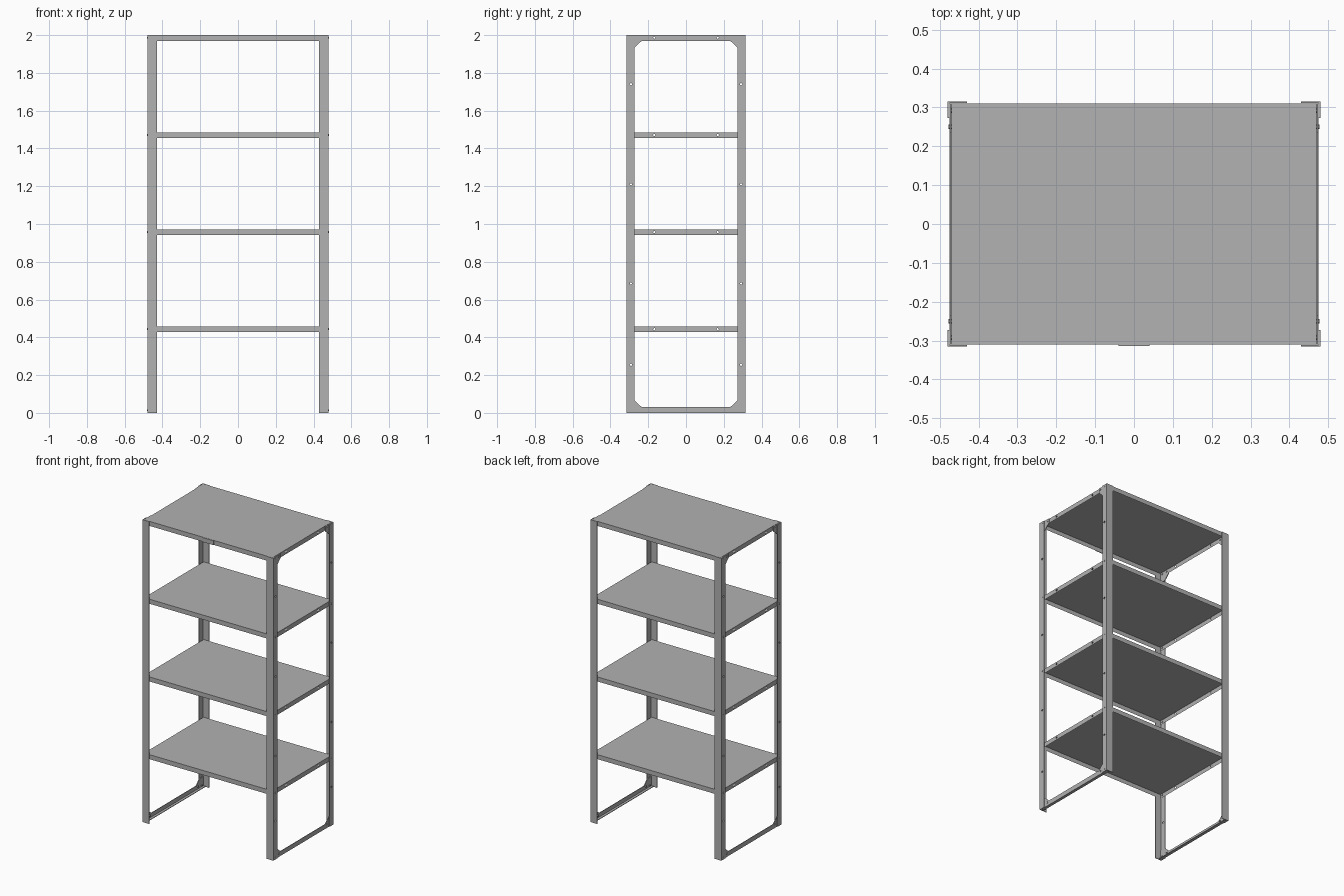
import bpy, bmesh, math
from mathutils import Matrix, Vector

if "Cube" in bpy.data.objects:
    bpy.data.objects.remove(bpy.data.objects["Cube"])

HX, HY, H = 0.48, 0.315, 2.0       # half width, half depth, height
T = 0.004                          # sheet thickness
LEVELS = [0.457, 0.971, 1.485, 2.0]  # shelf tops
RIM = 0.03

steel = bpy.data.materials.new("grey steel")
steel.diffuse_color = (0.445, 0.445, 0.445, 1)
steel.use_nodes = True
steel.node_tree.nodes["Principled BSDF"].inputs["Base Color"].default_value = steel.diffuse_color


def finish(name, bm):
    bmesh.ops.recalc_face_normals(bm, faces=bm.faces)
    mesh = bpy.data.meshes.new(name)
    bm.to_mesh(mesh)
    bm.free()
    mesh.materials.append(steel)
    ob = bpy.data.objects.new(name, mesh)
    bpy.context.collection.objects.link(ob)
    return ob


def extrude(bm, points, vec):
    """Closed outline swept along a vector."""
    face = bm.faces.new([bm.verts.new(p) for p in points])
    res = bmesh.ops.extrude_face_region(bm, geom=[face])
    verts = [v for v in res["geom"] if isinstance(v, bmesh.types.BMVert)]
    bmesh.ops.translate(bm, verts=verts, vec=Vector(vec))


def box(bm, x0, x1, y0, y1, z0, z1):
    extrude(bm, [(x0, y0, z0), (x1, y0, z0), (x1, y1, z0), (x0, y1, z0)], (0, 0, z1 - z0))


def rod_x(bm, x0, x1, y, z, r, sides=10):
    m = Matrix.Translation(((x0 + x1) / 2, y, z)) @ Matrix.Rotation(math.pi / 2, 4, 'Y')
    bmesh.ops.create_cone(bm, cap_ends=True, segments=sides, radius1=r, radius2=r,
                          depth=abs(x1 - x0), matrix=m)


# Hole cutter running through both end frames
bm = bmesh.new()
for sy in (-1, 1):
    for z in (0.255, 0.685, 1.21, 1.74):
        rod_x(bm, -0.6, 0.6, sy * 0.292, z, 0.006)
    for top in LEVELS:
        rod_x(bm, -0.6, 0.6, sy * 0.168, top - 0.014, 0.006)
cutter = finish("hole_cutter", bm)
cutter.hide_render = True


def drill(ob):
    mod = ob.modifiers.new("holes", 'BOOLEAN')
    mod.operation = 'DIFFERENCE'
    mod.solver = 'EXACT'
    mod.object = cutter
    bpy.context.view_layer.objects.active = ob
    bpy.ops.object.modifier_apply(modifier=mod.name)


# Corner posts: angle section with a wide front leg and a narrower side leg
for sx, side in ((-1, "left"), (1, "right")):
    for sy, end in ((-1, "front"), (1, "back")):
        bm = bmesh.new()
        x, y = HX - 0.0005, HY
        outline = [(x, y), (x - 0.05, y), (x - 0.05, y - T), (x - T, y - T),
                   (x - T, y - 0.042), (x, y - 0.042)]
        extrude(bm, [(sx * a, sy * b, 0) for a, b in outline], (0, 0, H))
        drill(finish(f"post_{side}_{end}", bm))

        # Gusset plates at the head and foot, inside the post
        for name, z0, d in (("foot", 0.001, 1), ("head", H - 0.001, -1)):
            bm = bmesh.new()
            g = [(0.31, 0), (0.235, 0), (0.235, 0.03), (0.273, 0.065), (0.31, 0.065)]
            extrude(bm, [(sx * 0.4705, sy * b, z0 + d * c) for b, c in g], (sx * 0.0045, 0, 0))
            finish(f"gusset_{name}_{side}_{end}", bm)

        # Bolts at the shelf corners, gussets and rail ends
        bm = bmesh.new()
        for z in [t - 0.014 for t in LEVELS] + [0.014]:
            rod_x(bm, sx * 0.464, sx * 0.4805, sy * 0.292, z, 0.006, 6)
        for z in (0.022, H - 0.014):
            rod_x(bm, sx * 0.464, sx * 0.478, sy * 0.25, z, 0.006, 6)
        finish(f"bolts_{side}_{end}", bm)

    # Foot rail: small angle joining the front and back posts
    bm = bmesh.new()
    outline = [(0.475, 0), (0.475, 0.03), (0.471, 0.03), (0.471, T), (0.455, T), (0.455, 0)]
    extrude(bm, [(sx * a, -0.31, c) for a, c in outline], (0, 0.62, 0))
    finish(f"foot_rail_{side}", bm)

# Shelves: sheet trays with folded-down rims
for i, top in enumerate(LEVELS):
    bm = bmesh.new()
    sx, sy = 0.4695, 0.3105
    bmesh.ops.create_cube(bm, size=1, matrix=Matrix.Translation((0, 0, top - RIM / 2))
                          @ Matrix.Diagonal((2 * sx, 2 * sy, RIM, 1)))
    under = [f for f in bm.faces if f.calc_center_median().z < top - RIM + 0.001]
    bmesh.ops.inset_region(bm, faces=under, thickness=T)
    bmesh.ops.translate(bm, verts=under[0].verts, vec=(0, 0, RIM - T))
    drill(finish(f"shelf_{i + 1}", bm))

# Blank plate on the top shelf's front rim
bm = bmesh.new()
box(bm, -0.04, 0.04, -0.3145, -0.3105, H - RIM, H - 0.001)
finish("front_plate", bm)

bpy.data.objects.remove(cutter)
